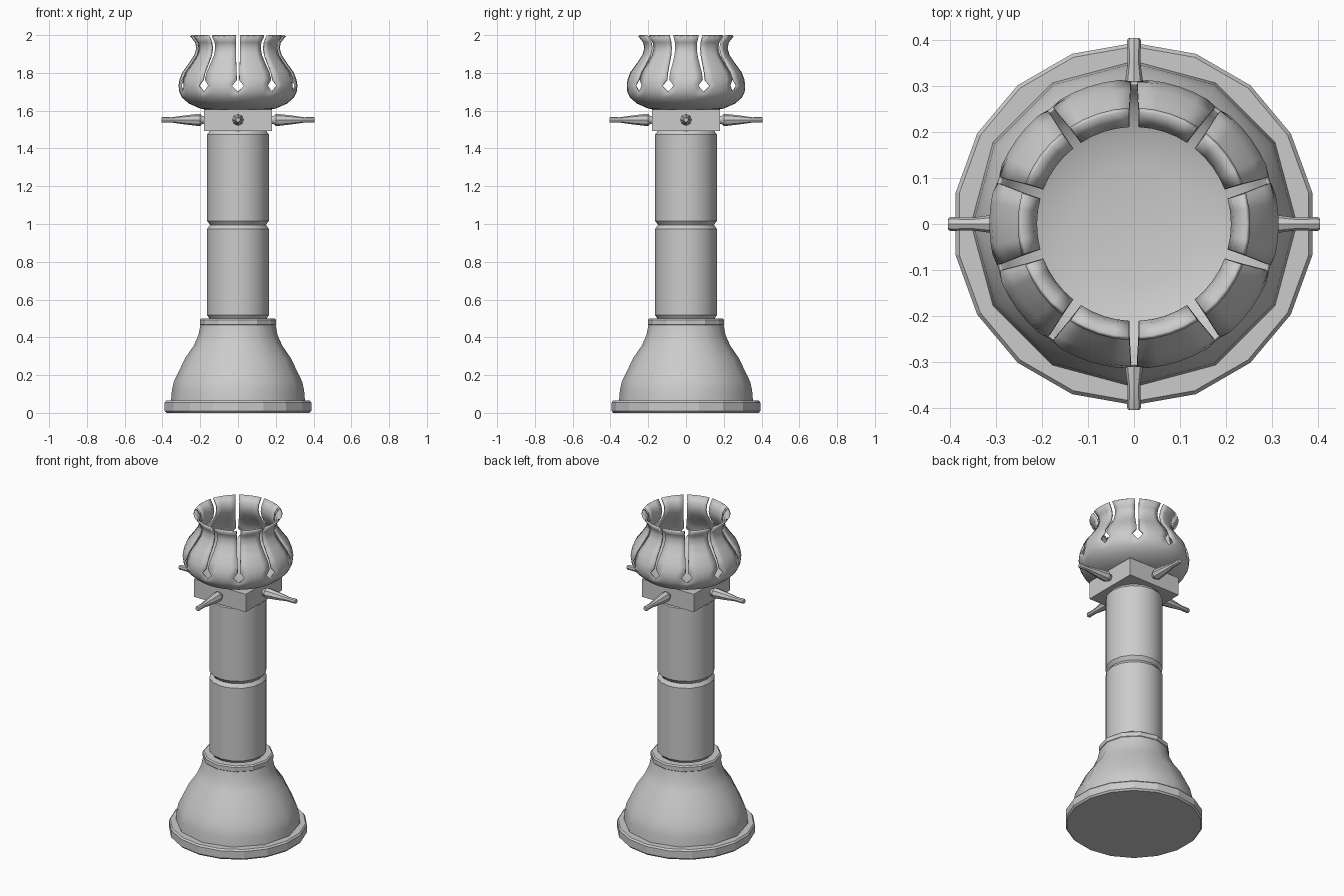
import bpy, bmesh, math

cube = bpy.data.objects.get("Cube")
if cube:
    bpy.data.objects.remove(cube, do_unlink=True)

stone = bpy.data.materials.new("grey stone")
stone.use_nodes = True
GREY = (0.6, 0.6, 0.6, 1)
stone.diffuse_color = GREY
stone.node_tree.nodes["Principled BSDF"].inputs["Base Color"].default_value = GREY


def finish(name, bm, angle=35):
    bmesh.ops.remove_doubles(bm, verts=bm.verts, dist=0.0004)
    bmesh.ops.recalc_face_normals(bm, faces=bm.faces)
    mesh = bpy.data.meshes.new(name)
    bm.to_mesh(mesh)
    bm.free()
    mesh.materials.append(stone)
    ob = bpy.data.objects.new(name, mesh)
    bpy.context.collection.objects.link(ob)
    bpy.ops.object.select_all(action='DESELECT')
    ob.select_set(True)
    bpy.context.view_layer.objects.active = ob
    bpy.ops.object.shade_smooth_by_angle(angle=math.radians(angle))
    return ob


def turned(name, profile, sides, angle=35):
    """Closed solid turned about z from (radius, height) pairs, a corner on the y axis."""
    bm = bmesh.new()
    rings = []
    for r, z in profile:
        turn = [math.pi / 2 + math.tau * i / sides for i in range(sides)]
        rings.append([bm.verts.new((r * math.cos(a), r * math.sin(a), z)) for a in turn])
    for low, high in zip(rings, rings[1:]):
        for i in range(sides):
            j = (i + 1) % sides
            bm.faces.new((low[i], low[j], high[j], high[i]))
    bm.faces.new(rings[0])
    bm.faces.new(rings[-1])
    return finish(name, bm, angle)


# Foot, bell and collar
turned("base_plate", [(0.385, 0), (0.394, 0.01), (0.394, 0.055), (0.386, 0.065)], 18, 15)
turned("bell", [(0.355, 0.06), (0.35, 0.12), (0.34, 0.165), (0.318, 0.21), (0.28, 0.29),
                (0.235, 0.355), (0.21, 0.41), (0.198, 0.47)], 12)
turned("collar", [(0.195, 0.46), (0.202, 0.467), (0.202, 0.493), (0.194, 0.5)], 12, 15)

# Two column drums with chamfered ends
for name, z0, z1 in (("lower_drum", 0.495, 0.995), ("upper_drum", 0.995, 1.495)):
    turned(name, [(0.148, z0), (0.164, z0 + 0.022), (0.164, z1 - 0.022), (0.148, z1)], 16)

# Square block
bm = bmesh.new()
bmesh.ops.create_cube(bm, size=1)
bmesh.ops.scale(bm, vec=(0.36, 0.36, 0.112), verts=bm.verts)
bmesh.ops.translate(bm, vec=(0, 0, 1.549), verts=bm.verts)
finish("block", bm)

# Four tapered pegs
for i, side in enumerate(("left", "back", "right", "front")):
    peg = turned("peg_" + side, [(0.02, 0.17), (0.022, 0.19), (0.031, 0.2), (0.031, 0.22),
                                 (0.024, 0.28), (0.014, 0.35), (0.015, 0.4), (0.012, 0.405)], 8)
    peg.rotation_euler = (0, math.pi / 2, i * math.pi / 2)
    peg.location.z = 1.551

# Open bowl: rows of (radius, height, half slot width); ten slots end in diamond holes
ROWS = [(0.13, 1.607, 0), (0.2, 1.622, 0), (0.255, 1.646, 0), (0.288, 1.675, 0),
        (0.301, 1.7, 0), (0.305, 1.732, 0.031), (0.3, 1.762, 0.006), (0.285, 1.8, 0.007),
        (0.252, 1.845, 0.009), (0.222, 1.89, 0.01), (0.211, 1.93, 0.01),
        (0.218, 1.965, 0.011), (0.245, 2.0, 0.011)]
PETALS, COLS = 10, 4
step = math.tau / PETALS
bm = bmesh.new()
for p in range(PETALS):
    start = math.pi / 2 + p * step
    grid = []
    for r, z, w in ROWS:
        gap = w / r
        turn = [start + gap + (step - 2 * gap) * c / COLS for c in range(COLS + 1)]
        grid.append([bm.verts.new((r * math.cos(a), r * math.sin(a), z)) for a in turn])
    for low, high in zip(grid, grid[1:]):
        for c in range(COLS):
            bm.faces.new((low[c], low[c + 1], high[c + 1], high[c]))
    # Wedge of the floor
    hub = bm.verts.new((0, 0, ROWS[0][1]))
    for c in range(COLS):
        bm.faces.new((hub, grid[0][c + 1], grid[0][c]))
bowl = finish("bowl", bm, 40)
wall = bowl.modifiers.new("wall", 'SOLIDIFY')
wall.thickness = 0.01
wall.offset = -1
